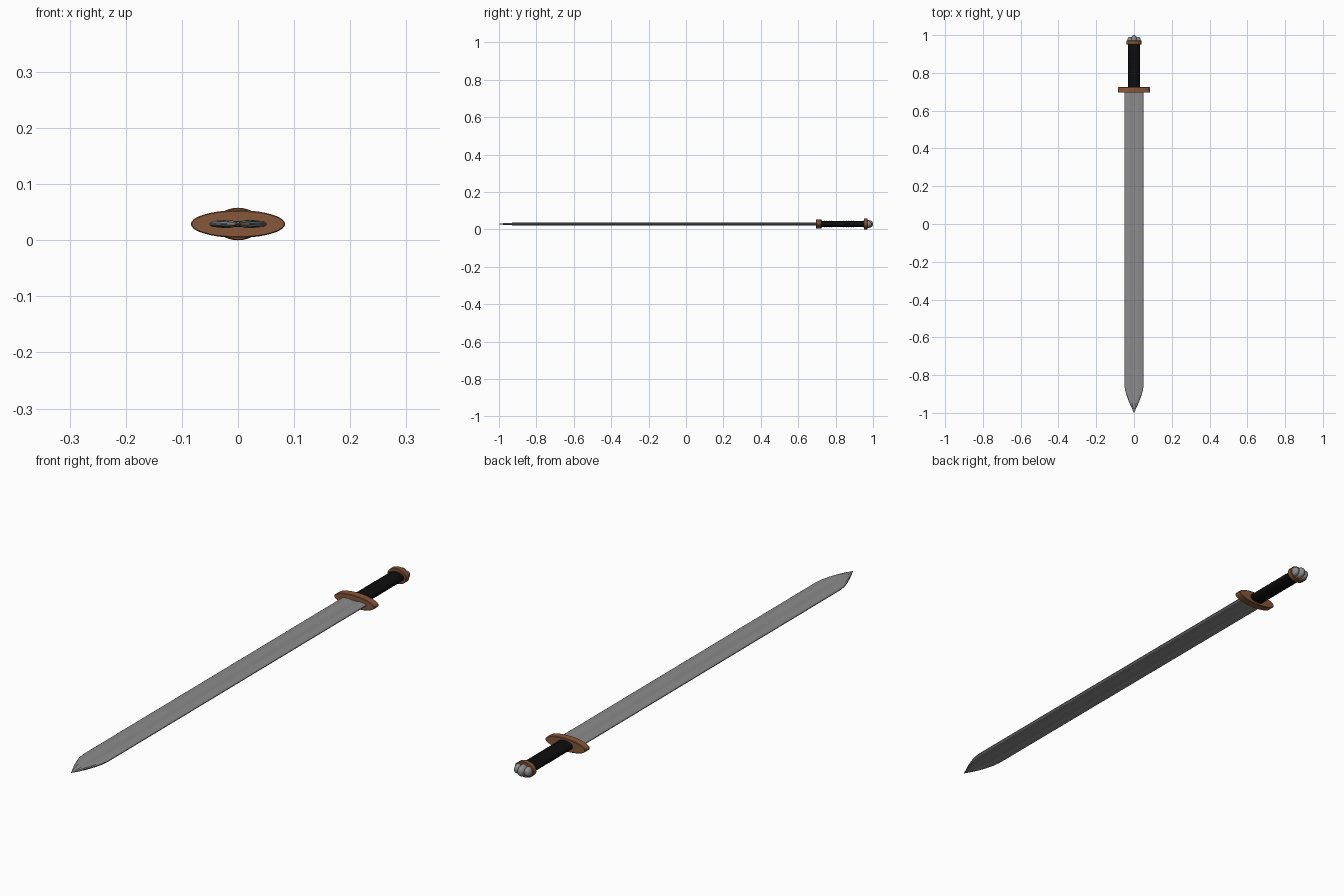
import bpy, bmesh, math

if "Cube" in bpy.data.objects:
    bpy.data.objects.remove(bpy.data.objects["Cube"])

ZC = 0.029  # height of the sword's axis


def material(name, rgb):
    m = bpy.data.materials.new(name)
    m.diffuse_color = (*rgb, 1)
    m.use_nodes = True
    m.node_tree.nodes["Principled BSDF"].inputs["Base Color"].default_value = m.diffuse_color
    return m


steel = material("steel grey", (0.26, 0.26, 0.26))
bronze = material("bronze brown", (0.24, 0.095, 0.042))
leather = material("black leather", (0.004, 0.004, 0.004))


def loft(name, rings, mat, smooth=None):
    """Skin a list of equal-length rings of (x, y, z) and cap both ends."""
    bm = bmesh.new()
    vr = [[bm.verts.new((x, y, z + ZC)) for x, y, z in r] for r in rings]
    n = len(vr[0])
    for a, b in zip(vr, vr[1:]):
        for i in range(n):
            j = (i + 1) % n
            bm.faces.new((a[i], a[j], b[j], b[i]))
    bm.faces.new(vr[0])
    bm.faces.new(vr[-1])
    bmesh.ops.remove_doubles(bm, verts=bm.verts, dist=1e-5)
    bmesh.ops.recalc_face_normals(bm, faces=bm.faces)
    me = bpy.data.meshes.new(name)
    bm.to_mesh(me)
    bm.free()
    me.materials.append(mat)
    ob = bpy.data.objects.new(name, me)
    bpy.context.collection.objects.link(ob)
    if smooth:
        bpy.ops.object.select_all(action='DESELECT')
        ob.select_set(True)
        bpy.context.view_layer.objects.active = ob
        bpy.ops.object.shade_smooth_by_angle(angle=math.radians(smooth))
    return ob


def ellipse(y, rx, rz, n):
    return [(rx * math.cos(2 * math.pi * i / n), y,
             rz * math.sin(2 * math.pi * i / n)) for i in range(n)]


# Blade: edge bevels, flat shoulders and a shallow central fuller
quarter = [(0.051, 0.0015), (0.046, 0.005), (0.022, 0.0075), (0.015, 0.0055)]
upper = quarter + [(0, 0.005)] + [(-x, z) for x, z in reversed(quarter)]
section = upper + [(x, -z) for x, z in reversed(upper)]
# y, width factor, thickness factor
stations = [(0.70, 1, 1), (-0.85, 1, 1), (-0.88, 0.93, 1), (-0.91, 0.76, 0.95),
            (-0.945, 0.5, 0.85), (-0.975, 0.23, 0.6), (-1.0, 0.012, 0.1)]
loft("blade", [[(x * w, y, z * t) for x, z in section] for y, w, t in stations],
     steel, 20)

# Oval cross-guard and small oval guard under the pommel, softened rims
for name, y0, y1, rx, rz, n in [("guard", 0.695, 0.724, 0.084, 0.0245, 40),
                                ("pommel_guard", 0.951, 0.971, 0.040, 0.029, 32)]:
    c = 0.002
    loft(name, [ellipse(y0, rx - c, rz - c, n), ellipse(y0 + c, rx, rz, n),
                ellipse(y1 - c, rx, rz, n), ellipse(y1, rx - c, rz - c, n)],
         bronze, 30)

# Grip with faint wrapped ridges
turns = 18
rings = []
for i in range(turns * 2 + 1):
    r = 0.001 * (i % 2)
    rings.append(ellipse(0.72 + 0.235 * i / (turns * 2), 0.031 + r, 0.0165 + r, 24))
loft("grip", rings, leather)

# Three-lobed pommel, a larger lobe between two small ones
for name, x, rx, ry, rz in [("pommel_middle", 0, 0.017, 0.034, 0.022),
                            ("pommel_left", -0.021, 0.015, 0.025, 0.019),
                            ("pommel_right", 0.021, 0.015, 0.025, 0.019)]:
    rings = []
    for k in range(7):
        a = math.radians(90 * k / 6)
        s = max(math.cos(a), 0.001) ** 0.7
        rings.append([(px + x, py, pz) for px, py, pz in
                      ellipse(0.966 + ry * math.sin(a), rx * s, rz * s, 16)])
    loft(name, rings, steel, 40)
